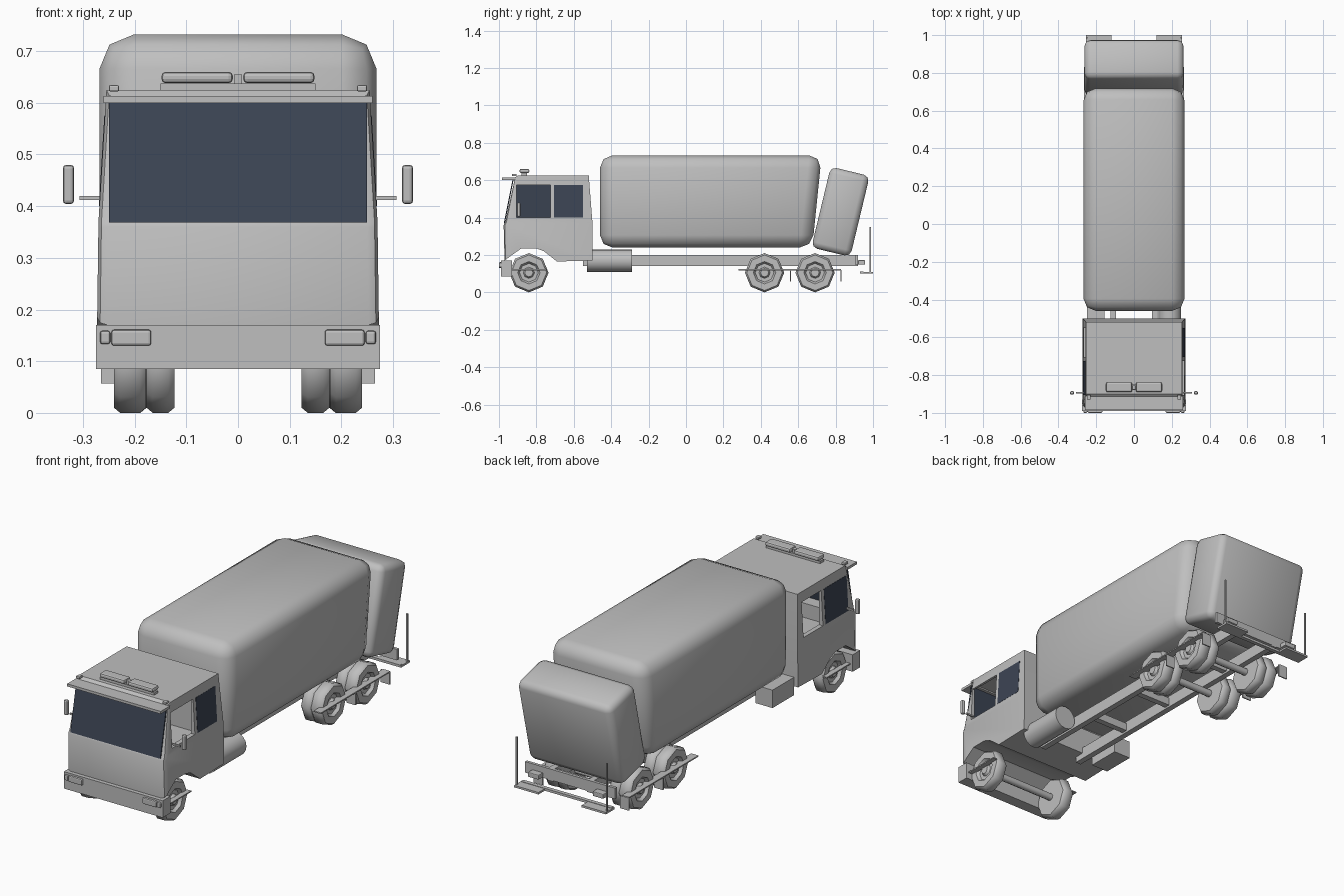
import bpy, bmesh, math
from mathutils import Matrix, Vector

if "Cube" in bpy.data.objects:
    bpy.data.objects.remove(bpy.data.objects["Cube"], do_unlink=True)


def material(name, rgb):
    m = bpy.data.materials.new(name)
    m.use_nodes = True
    m.diffuse_color = (*rgb, 1)
    m.node_tree.nodes["Principled BSDF"].inputs["Base Color"].default_value = (*rgb, 1)
    return m


GREY = material("plain grey", (0.52, 0.52, 0.52))
GLASS = material("dark blue glass", (0.045, 0.058, 0.088))


def finish(name, bm, mat=GREY, smooth=None):
    bmesh.ops.recalc_face_normals(bm, faces=bm.faces)
    me = bpy.data.meshes.new(name)
    bm.to_mesh(me)
    bm.free()
    ob = bpy.data.objects.new(name, me)
    bpy.context.collection.objects.link(ob)
    me.materials.append(mat)
    bpy.ops.object.select_all(action="DESELECT")
    ob.select_set(True)
    bpy.context.view_layer.objects.active = ob
    if smooth:
        bpy.ops.object.shade_smooth_by_angle(angle=math.radians(smooth))
    return ob


def box(name, x, y, z, bevel=0, segs=2, mat=GREY, smooth=None, shape=None):
    """Box between (min, max) pairs; shape may move its corners."""
    bm = bmesh.new()
    bmesh.ops.create_cube(bm, size=1)
    for v in bm.verts:
        v.co = Vector([(a + b) / 2 + c * (b - a) for c, (a, b) in zip(v.co, (x, y, z))])
        if shape:
            v.co = shape(v.co)
    if bevel:
        bmesh.ops.bevel(bm, geom=bm.edges[:], offset=bevel, segments=segs,
                        profile=0.5, affect="EDGES")
    return finish(name, bm, mat, smooth)


def pair(name, x, y, z, **kw):
    """Left and right copies of a box."""
    box("left_" + name, x, y, z, **kw)
    box("right_" + name, (-x[1], -x[0]), y, z, **kw)


def lathe(name, profile, centre, axis, steps, smooth):
    """Spin (along, radius) points about the x or y axis."""
    bm = bmesh.new()
    rings = []
    for along, r in profile:
        ring = []
        for i in range(steps):
            a = math.tau * i / steps
            u, w = r * math.cos(a), r * math.sin(a)
            p = (along, u, w) if axis == "x" else (u, along, w)
            ring.append(bm.verts.new(Vector(p) + Vector(centre)))
        rings.append(ring)
    for a, b in zip(rings, rings[1:]):
        for i in range(steps):
            j = (i + 1) % steps
            bm.faces.new((a[i], a[j], b[j], b[i]))
    bm.faces.new(rings[0])
    bm.faces.new(rings[-1])
    return finish(name, bm, GREY, smooth)


def half_width(z):
    """Cab half width, narrowing above the waistline."""
    return 0.275 - 0.005 * z / 0.37 if z <= 0.37 else 0.27 - 0.06 * (z - 0.37)


# Cab shell: extruded side profile with wheel arch, tapered to the roof
side = [(-0.97, 0.17), (-0.975, 0.36), (-0.965, 0.38), (-0.918, 0.61), (-0.90, 0.625),
        (-0.52, 0.625), (-0.50, 0.37), (-0.50, 0.17), (-0.69, 0.165), (-0.76, 0.22),
        (-0.80, 0.235), (-0.88, 0.235), (-0.93, 0.20)]
bm = bmesh.new()
cap = bm.faces.new([bm.verts.new((-1, y, z)) for y, z in side])
new = bmesh.ops.extrude_face_region(bm, geom=[cap])["geom"]
bmesh.ops.translate(bm, vec=(2, 0, 0), verts=[v for v in new if isinstance(v, bmesh.types.BMVert)])
bmesh.ops.bisect_plane(bm, geom=bm.verts[:] + bm.edges[:] + bm.faces[:],
                       plane_co=(0, 0, 0.37), plane_no=(0, 0, 1))
for v in bm.verts:
    v.co.x *= half_width(v.co.z)
corners = [e for e in bm.edges if all(v.co.y < -0.91 and v.co.z > 0.165 for v in e.verts)
           and e.verts[0].co.x * e.verts[1].co.x > 0
           and abs(e.verts[0].co.z - e.verts[1].co.z) > 0.005
           and not any(abs(v.co.z - 0.2) < 0.01 for v in e.verts)]
bmesh.ops.bevel(bm, geom=corners, offset=0.02, segments=2, profile=0.5, affect="EDGES")
cab = finish("cab", bm)

# Hollow the cab and open its windows
SIDE_WINDOWS = {"front": (-0.905, -0.725), "rear": (-0.705, -0.55)}
cutters = [box("cabin_cutter", (-0.245, 0.245), (-0.905, -0.525), (0.30, 0.605)),
           box("windscreen_cutter", (-0.247, 0.247), (-1.2, -0.85), (0.372, 0.598))]
for key, ys in SIDE_WINDOWS.items():
    cutters.append(box(key + "_window_cutter", (-0.5, 0.5), ys, (0.40, 0.575)))
for c in cutters:
    c.hide_render = True
    mod = cab.modifiers.new("cut", "BOOLEAN")
    mod.operation, mod.solver, mod.object = "DIFFERENCE", "EXACT", c
    bpy.ops.object.select_all(action="DESELECT")
    cab.select_set(True)
    bpy.context.view_layer.objects.active = cab
    bpy.ops.object.modifier_apply(modifier=mod.name)
    bpy.data.objects.remove(c, do_unlink=True)
bpy.ops.object.shade_smooth_by_angle(angle=math.radians(30))


# Glass panes follow the sloping cab walls; one window on each side is open
def lean_front(p):
    return Vector((p.x, p.y + (p.z - 0.37) * 0.2, p.z))


def lean_side(p):
    return Vector((p.x - math.copysign((p.z - 0.37) * 0.06, p.x), p.y, p.z))


box("windscreen", (-0.25, 0.25), (-0.974, -0.968), (0.368, 0.60), mat=GLASS, shape=lean_front)
box("left_rear_window", (0.265, 0.271), SIDE_WINDOWS["rear"], (0.40, 0.575), mat=GLASS, shape=lean_side)
box("right_front_window", (-0.271, -0.265), SIDE_WINDOWS["front"], (0.40, 0.575), mat=GLASS, shape=lean_side)

# Cab fittings: visor, roof lamps, mirrors, bumper and headlamps
box("sun_visor", (-0.26, 0.26), (-0.985, -0.91), (0.60, 0.613))
box("lamp_bar_base", (-0.15, 0.15), (-0.88, -0.85), (0.625, 0.637))
pair("roof_lamp", (0.01, 0.148), (-0.89, -0.838), (0.638, 0.66), bevel=0.008)
box("lamp_bar_middle", (-0.008, 0.008), (-0.875, -0.855), (0.637, 0.655))
pair("marker_lamp", (0.23, 0.25), (-0.93, -0.905), (0.622, 0.634), bevel=0.003)
pair("mirror", (0.317, 0.339), (-0.903, -0.885), (0.404, 0.48), bevel=0.007)
pair("mirror_arm", (0.26, 0.307), (-0.898, -0.89), (0.412, 0.42))
box("front_bumper", (-0.275, 0.275), (-0.99, -0.93), (0.085, 0.17))
pair("headlamp", (0.168, 0.245), (-1.0, -0.985), (0.13, 0.161), bevel=0.005)
pair("indicator_lamp", (0.247, 0.267), (-1.0, -0.985), (0.133, 0.159), bevel=0.005)


# Rounded load body with a sloping rear end
def body_slope(p):
    return Vector((p.x, p.y - (0.05 * (0.73 - p.z) / 0.49 if p.y > 0 else 0), p.z))


box("load_body", (-0.268, 0.268), (-0.46, 0.725), (0.24, 0.732), bevel=0.066,
    segs=2, smooth=50, shape=body_slope)

# Tilted tail hopper
tilt = Matrix.Rotation(math.radians(-13.5), 4, "X")
box("tail_hopper", (-0.262, 0.262), (-0.107, 0.107), (-0.222, 0.222), bevel=0.032, smooth=50,
    shape=lambda p: tilt @ p + Vector((0, 0.826, 0.431)))

# Chassis with cross members, tank and tool box
pair("chassis_rail", (0.095, 0.125), (-0.55, 0.92), (0.14, 0.20))
for i, y in enumerate((-0.2, 0.12, 0.55, 0.88)):
    box(f"cross_member_{i + 1}", (-0.1, 0.1), (y, y + 0.03), (0.15, 0.19))
lathe("fuel_tank", [(-0.53, 0.06), (-0.29, 0.06)], (0.19, 0, 0.17), "y", 16, 40)
box("tool_box", (-0.25, -0.155), (-0.50, -0.33), (0.125, 0.215))

# Wheels: single at the front, twin tyres at the rear
for axle, y, tyres in (("front", -0.84, [(0.178, 0.24)]),
                       ("middle", 0.42, [(0.123, 0.177), (0.177, 0.24)]),
                       ("rear", 0.69, [(0.123, 0.177), (0.177, 0.24)])):
    for label, s in (("left", 1), ("right", -1)):
        for i, (a, b) in enumerate(tyres):
            rim = [(a, 0.06), (a, 0.095), (a + 0.012, 0.105), (b - 0.012, 0.105), (b, 0.095),
                   (b, 0.06), (b - 0.015, 0.05), (b - 0.015, 0.03), (b - 0.002, 0.022)]
            lathe(f"{label}_{axle}_wheel_{i + 1}", [(s * x, r) for x, r in rim],
                  (0, y, 0.105), "x", 8, 48)
    lathe(axle + "_axle", [(-0.19, 0.018), (0.19, 0.018)], (0, y, 0.105), "x", 8, 48)

# Side guard strips and mud flaps
pair("front_guard", (0.235, 0.262), (-0.93, -0.745), (0.118, 0.124))
pair("rear_guard", (0.225, 0.265), (0.28, 0.83), (0.118, 0.124))
for key, y in (("middle", 0.555), ("rear", 0.826)):
    pair(key + "_mud_flap", (0.215, 0.265), (y, y + 0.006), (0.057, 0.12))

# Rear step bar, lamps and marker poles
box("rear_step_bar", (-0.25, 0.25), (0.93, 0.95), (0.10, 0.112))
pair("rear_step", (0.12, 0.255), (0.93, 1.0), (0.10, 0.11))
box("rear_beam", (-0.25, 0.25), (0.905, 0.92), (0.145, 0.20))
pair("rear_lamp", (0.15, 0.21), (0.92, 0.957), (0.148, 0.172), bevel=0.004)
pair("marker_pole", (0.247, 0.254), (0.982, 0.989), (0.11, 0.35))
